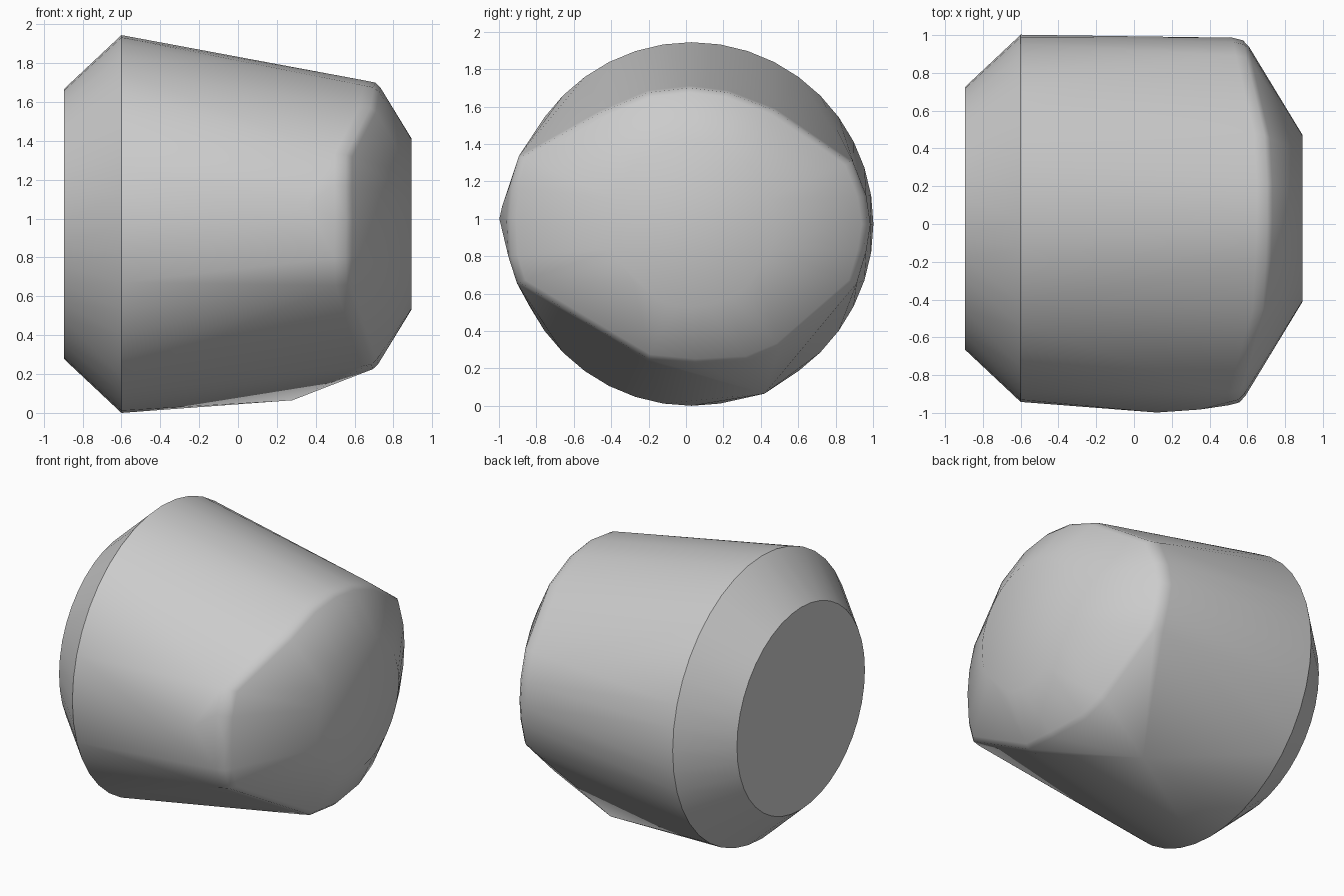
import bpy, bmesh
from math import sin, cos, tau, hypot, radians

cube = bpy.data.objects.get("Cube")
if cube:
    bpy.data.objects.remove(cube, do_unlink=True)

CY, CZ = 0.03, 0.972      # axis of the body


def ring(x, r, n=40):
    """Circle of points around the body axis."""
    return [(x, CY + r * cos(tau * i / n), CZ + r * sin(tau * i / n)) for i in range(n)]


def rim_ring(outline, scale, back):
    """Outline scaled about the axis and laid on the sloping end cone."""
    pts = []
    for y, z in outline:
        dy, dz = (y - CY) * scale, (z - CZ) * scale
        x = 0.89 - 0.6 * (hypot(dy, dz) - 0.44)
        pts.append((x - back, CY + dy, CZ + dz))
    return pts


# Uneven rim where the body meets the sloping end (y, z)
rim = [(-0.88, 1.33), (-0.45, 1.57), (-0.2, 1.675), (0.02, 1.7), (0.22, 1.675),
       (0.47, 1.58), (0.88, 1.3), (0.95, 1.12), (0.972, 0.97), (0.95, 0.83),
       (0.9, 0.66), (0.5, 0.31), (0.33, 0.24), (0.05, 0.225), (-0.2, 0.25),
       (-0.89, 0.66), (-0.935, 0.8), (-0.945, 1.0), (-0.93, 1.17)]

# Chamfered end, widest ring, rounded rim and flat end disc
points = ring(-0.895, 0.695) + ring(-0.6, 0.972)
points += rim_ring(rim, 1.015, 0.06) + rim_ring(rim, 1.0, 0.012) + rim_ring(rim, 0.965, 0)
points += ring(0.893, 0.44)
# Blunt bumps on the front flank and the underside
points += [(0.12, -0.998, 1.0), (0.35, -0.982, 1.07), (0.28, 0.42, 0.065)]

# Wrap the sections in one convex skin
bm = bmesh.new()
for p in points:
    bm.verts.new(p)
bmesh.ops.convex_hull(bm, input=bm.verts[:])
loose = [v for v in bm.verts if not v.link_faces]
bmesh.ops.delete(bm, geom=loose, context='VERTS')
bmesh.ops.dissolve_limit(bm, angle_limit=radians(0.5), verts=bm.verts[:], edges=bm.edges[:])
bmesh.ops.recalc_face_normals(bm, faces=bm.faces[:])
mesh = bpy.data.meshes.new("blunt_body")
bm.to_mesh(mesh)
bm.free()
body = bpy.data.objects.new("blunt_body", mesh)
bpy.context.collection.objects.link(body)

# Plain grey
grey = bpy.data.materials.new("plain grey")
grey.use_nodes = True
color = (0.6, 0.6, 0.6, 1)
grey.diffuse_color = color
grey.node_tree.nodes["Principled BSDF"].inputs["Base Color"].default_value = color
mesh.materials.append(grey)

# Smooth sides, crisp chamfer edges
bpy.ops.object.select_all(action='DESELECT')
body.select_set(True)
bpy.context.view_layer.objects.active = body
bpy.ops.object.shade_smooth_by_angle(angle=radians(35))
